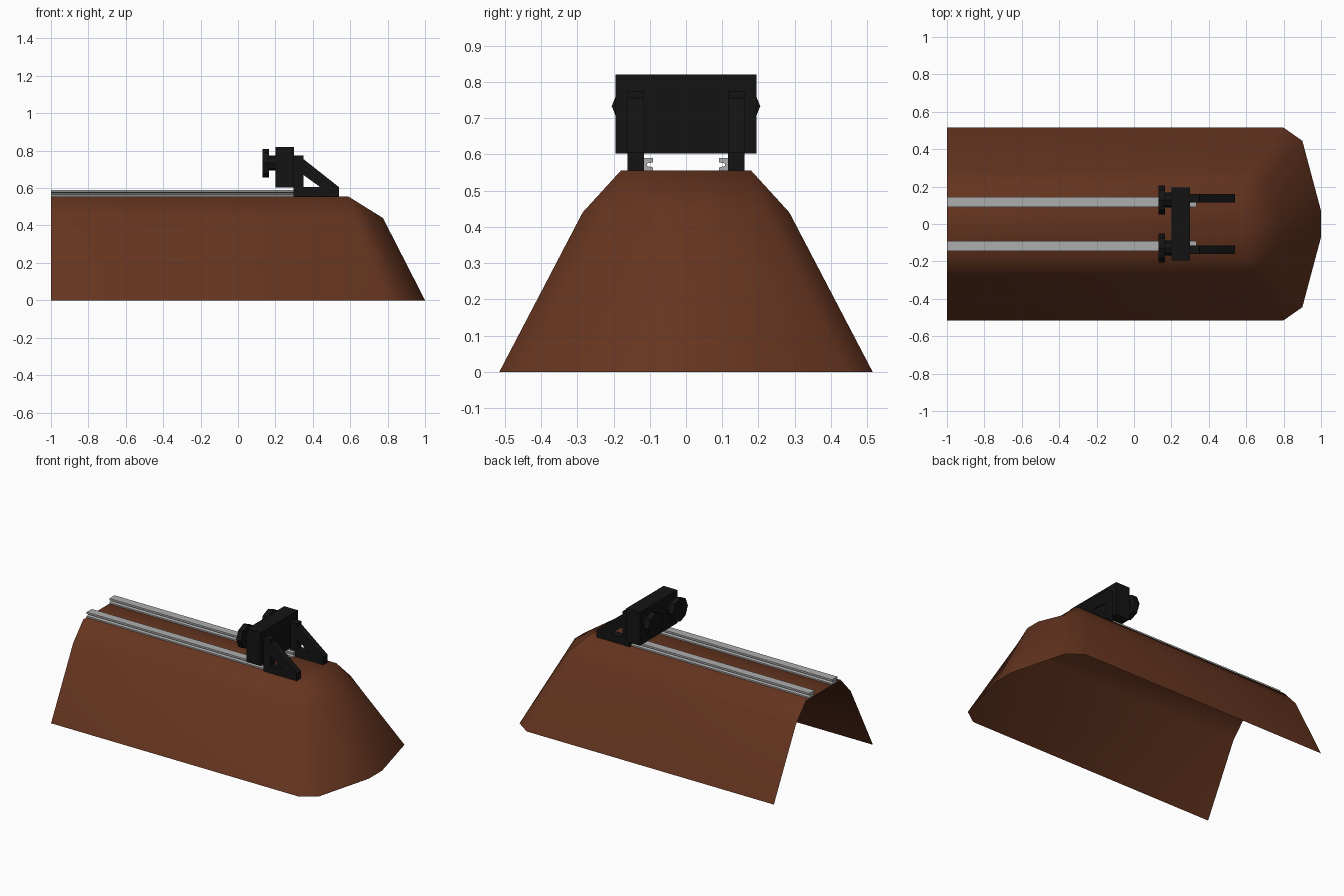
import bpy, bmesh, math
from mathutils import Matrix

if "Cube" in bpy.data.objects:
    bpy.data.objects.remove(bpy.data.objects["Cube"])


def material(name, color):
    m = bpy.data.materials.new(name)
    m.diffuse_color = (*color, 1)
    m.use_nodes = True
    m.node_tree.nodes["Principled BSDF"].inputs["Base Color"].default_value = m.diffuse_color
    return m


brown = material("earth", (0.13, 0.035, 0.014))
black = material("black_paint", (0.007, 0.007, 0.007))
steel = material("steel", (0.42, 0.42, 0.42))


def finish(name, bm, mat, smooth=False, closed=True):
    bmesh.ops.remove_doubles(bm, verts=bm.verts, dist=1e-4)
    bmesh.ops.recalc_face_normals(bm, faces=bm.faces)
    me = bpy.data.meshes.new(name)
    bm.to_mesh(me)
    bm.free()
    for p in me.polygons:
        p.use_smooth = smooth
    me.materials.append(mat)
    ob = bpy.data.objects.new(name, me)
    bpy.context.collection.objects.link(ob)
    return ob


def prism(bm, profile, place, a, b):
    """Extrude a 2D profile; place(u, v, t) gives the 3D point."""
    ends = [[bm.verts.new(place(u, v, t)) for u, v in profile] for t in (a, b)]
    n = len(profile)
    for e in ends:
        bm.faces.new(e)
    for i in range(n):
        j = (i + 1) % n
        bm.faces.new((ends[0][i], ends[0][j], ends[1][j], ends[1][i]))


def along_x(u, v, t):
    return (t, u, v)


def along_y(u, v, t):
    return (u, t, v)


def rect(u0, u1, v0, v1):
    return [(u0, v0), (u1, v0), (u1, v1), (u0, v1)]


# Embankment: open shell, three contour levels rounding off at the +x end
levels = [
    (0.0, [(-1, .515), (.8, .515), (.9, .445), (1.0, .07)]),
    (.44, [(-1, .285), (.62, .285), (.705, .22), (.775, .05)]),
    (.555, [(-1, .18), (.59, .18), (.59, .18), (.59, .03)]),
]
bm = bmesh.new()
rings = []
for z, half in levels:
    pts = half + [(x, -y) for x, y in reversed(half)]
    rings.append([bm.verts.new((x, y, z)) for x, y in pts])
for lo, hi in zip(rings, rings[1:]):
    for i in range(len(lo) - 1):
        bm.faces.new((lo[i], lo[i + 1], hi[i + 1], hi[i]))
bm.faces.new(rings[-1])
finish("embankment", bm, brown, smooth=True)

# Rails: I-shaped section
half = [(.027, .555), (.027, .564), (.010, .568), (.010, .575), (.027, .578), (.027, .59)]
section = half + [(-y, z) for y, z in reversed(half)]
for side, s in (("left", 1), ("right", -1)):
    bm = bmesh.new()
    prism(bm, [(y + s * .118, z) for y, z in section], along_x, -1, .335)
    finish("rail_" + side, bm, steel)

# Buffer beam
bm = bmesh.new()
prism(bm, rect(-.195, .195, .602, .82), along_x, .2, .3)
finish("buffer_beam", bm, black)


def octagon(cy, cz, r):
    return [(cy + r * math.cos(k * math.pi / 4), cz + r * math.sin(k * math.pi / 4))
            for k in range(8)]


for side, s in (("left", 1), ("right", -1)):
    # Support frame: foot, upright and diagonal brace
    a, b = s * .116, s * .161
    bm = bmesh.new()
    for prof in (rect(.297, .54, .555, .605),
                 rect(.297, .35, .605, .775),
                 [(.35, .755), (.54, .605), (.44, .605), (.35, .67)]):
        prism(bm, prof, along_y, a, b)
    finish("support_frame_" + side, bm, black)

    # Buffer: stem and octagonal head
    bm = bmesh.new()
    prism(bm, octagon(s * .128, .733, .04), along_x, .16, .205)
    prism(bm, octagon(s * .128, .733, .077), along_x, .13, .165)
    finish("buffer_" + side, bm, black)
